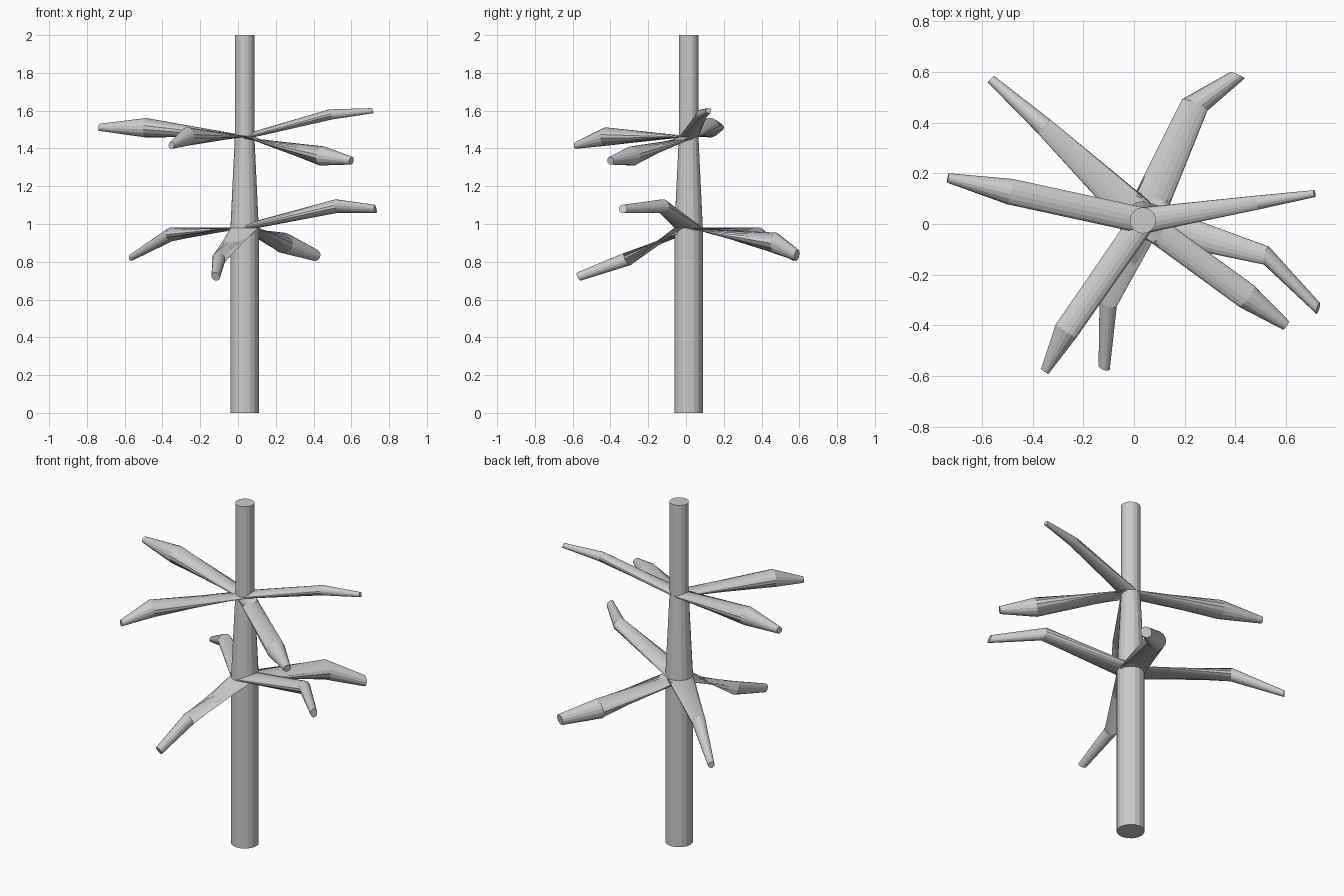
import bpy, bmesh, math
from mathutils import Vector

if "Cube" in bpy.data.objects:
    bpy.data.objects.remove(bpy.data.objects["Cube"])

SIDES = 16
CX, CY = 0.035, 0.014   # trunk axis
UP = Vector((0, 0, 1))

bark = bpy.data.materials.new("grey bark")
bark.diffuse_color = (0.6, 0.6, 0.6, 1)
bark.use_nodes = True
bark.node_tree.nodes["Principled BSDF"].inputs["Base Color"].default_value = bark.diffuse_color


def tube(name, rings):
    """Capped tube through rings given as (centre, normal, radius)."""
    bm = bmesh.new()
    loops = []
    for centre, normal, radius in rings:
        turn = UP.rotation_difference(normal)
        loop = []
        for i in range(SIDES):
            a = 2 * math.pi * i / SIDES
            p = Vector((math.cos(a), math.sin(a), 0)) * radius
            loop.append(bm.verts.new(Vector(centre) + turn @ p))
        loops.append(loop)
    for low, high in zip(loops, loops[1:]):
        for i in range(SIDES):
            j = (i + 1) % SIDES
            bm.faces.new((low[i], low[j], high[j], high[i]))
    bm.faces.new(loops[0][::-1])
    bm.faces.new(loops[-1])
    bmesh.ops.recalc_face_normals(bm, faces=bm.faces[:])
    mesh = bpy.data.meshes.new(name)
    bm.to_mesh(mesh)
    bm.free()
    mesh.materials.append(bark)
    obj = bpy.data.objects.new(name, mesh)
    bpy.context.collection.objects.link(obj)


def branch(name, root_z, root_r, mid, mid_r, tip, tip_r):
    """Branch leaving a flat ring on the trunk, bent once at mid."""
    root = Vector((CX, CY, root_z))
    along = (Vector(mid) - root).normalized()
    tube(name, [(root, UP, root_r), (mid, along, mid_r), (tip, along, tip_r)])


# Trunk: thick base, tapered middle, thin top
tube("trunk", [((CX, CY, z), UP, r) for z, r in
               ((0, 0.075), (0.98, 0.075), (1.46, 0.052), (2, 0.052))])

# Upper whorl of branches
for name, mid, mid_r, tip, tip_r in (
    ("upper_branch_left", (-0.49, 0.128, 1.51), 0.052, (-0.735, 0.182, 1.512), 0.019),
    ("upper_branch_right", (0.49, 0.085, 1.58), 0.028, (0.713, 0.12, 1.60), 0.014),
    ("upper_branch_front_right", (0.445, -0.285, 1.36), 0.052, (0.60, -0.40, 1.335), 0.021),
    ("upper_branch_front_left", (-0.27, -0.425, 1.463), 0.049, (-0.353, -0.583, 1.416), 0.018),
):
    branch(name, 1.46, 0.052, mid, mid_r, tip, tip_r)

# Lower whorl of branches
for name, mid, mid_r, tip, tip_r in (
    ("lower_branch_back_left", (-0.355, 0.385, 0.945), 0.037, (-0.565, 0.572, 0.823), 0.018),
    ("lower_branch_back_right", (0.24, 0.47, 0.90), 0.055, (0.408, 0.587, 0.835), 0.031),
    ("lower_branch_right", (0.523, -0.125, 1.095), 0.037, (0.727, -0.333, 1.08), 0.023),
    ("lower_branch_front", (-0.102, -0.31, 0.815), 0.037, (-0.118, -0.566, 0.722), 0.024),
):
    branch(name, 0.98, 0.075, mid, mid_r, tip, tip_r)
